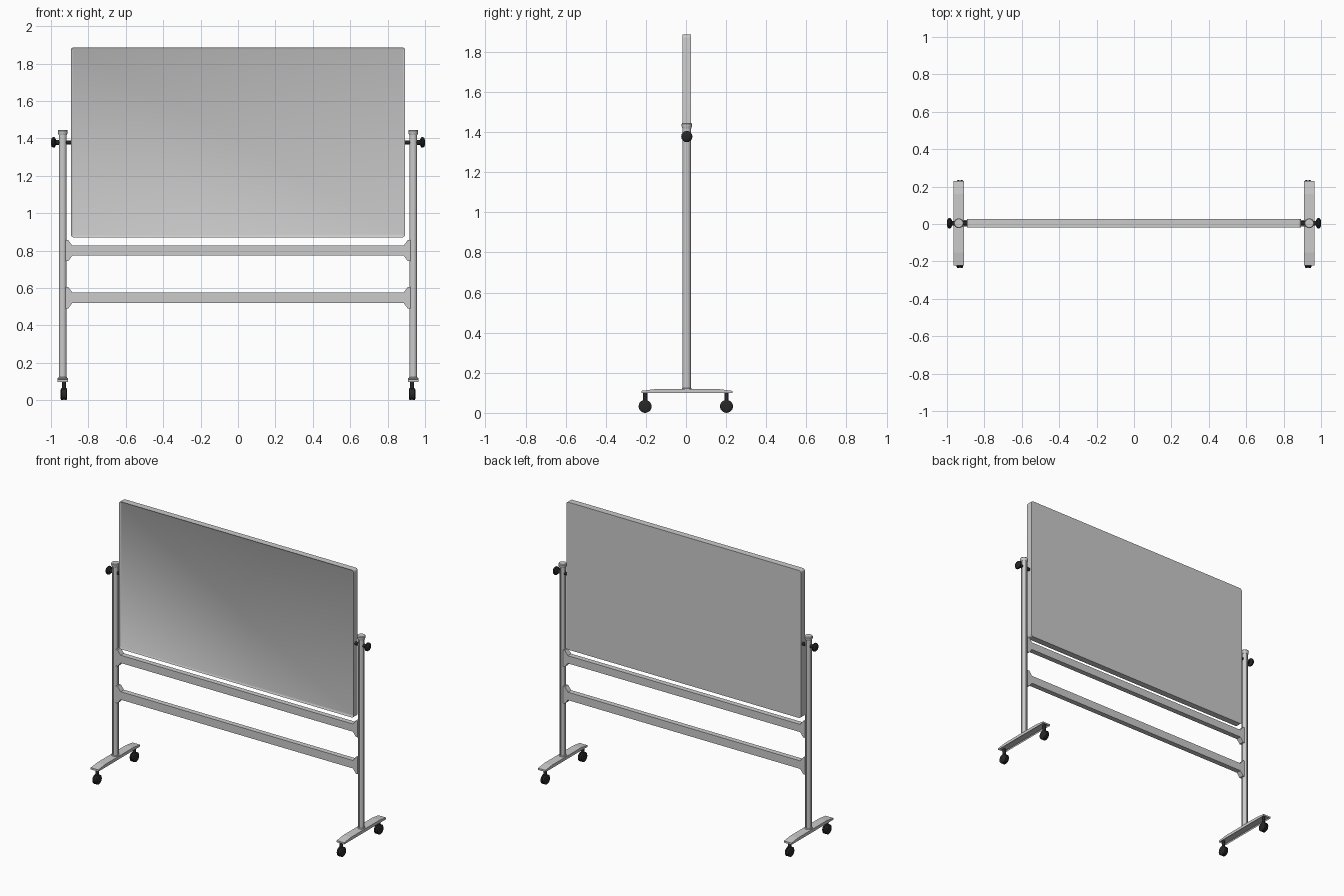
import bpy, bmesh, math
from mathutils import Matrix

if "Cube" in bpy.data.objects:
    bpy.data.objects.remove(bpy.data.objects["Cube"])

CY = 0.004          # centre plane of board and posts
POST_X = 0.937

black = bpy.data.materials.new("black_plastic")
black.diffuse_color = (0.02, 0.02, 0.02, 1)
black.use_nodes = True
black.node_tree.nodes["Principled BSDF"].inputs["Base Color"].default_value = black.diffuse_color


def finish(bm, name, mat=None, smooth=True):
    bmesh.ops.recalc_face_normals(bm, faces=bm.faces)
    me = bpy.data.meshes.new(name)
    bm.to_mesh(me)
    bm.free()
    ob = bpy.data.objects.new(name, me)
    bpy.context.collection.objects.link(ob)
    if mat:
        me.materials.append(mat)
    if smooth:
        bpy.ops.object.select_all(action='DESELECT')
        ob.select_set(True)
        bpy.context.view_layer.objects.active = ob
        bpy.ops.object.shade_smooth_by_angle(angle=math.radians(35))
    return ob


def prism(bm, pts, vec):
    """Extrude a flat outline along vec; returns the far cap."""
    base = bm.faces.new([bm.verts.new(p) for p in pts])
    ret = bmesh.ops.extrude_face_region(bm, geom=[base], use_keep_orig=True)
    bmesh.ops.translate(bm, vec=vec, verts=[g for g in ret["geom"] if isinstance(g, bmesh.types.BMVert)])
    bm.normal_update()
    return base, [g for g in ret["geom"] if isinstance(g, bmesh.types.BMFace)][0]


def lathe(bm, prof, mat, seg=24):
    """Revolve (radius, height) points about local z, then place with mat."""
    rings = [[bm.verts.new(mat @ Matrix.Rotation(2 * math.pi * i / seg, 4, 'Z') @ Matrix.Translation((r, 0, h)).translation)
              for i in range(seg)] for r, h in prof]
    for a, b in zip(rings, rings[1:]):
        for i in range(seg):
            j = (i + 1) % seg
            bm.faces.new((a[i], a[j], b[j], b[i]))
    bm.faces.new(rings[0])
    bm.faces.new(rings[-1])


def rounded_rect(hw, hh, r, n=5):
    pts = []
    for k, (sx, sz) in enumerate([(1, 1), (-1, 1), (-1, -1), (1, -1)]):
        for i in range(n + 1):
            a = math.pi / 2 * (k + i / n)
            pts.append((sx * (hw - r) + r * math.cos(a), sz * (hh - r) + r * math.sin(a)))
    return pts


# Board: rounded slab with a thin raised frame around the front panel
bm = bmesh.new()
base, cap = prism(bm, [(x, -0.018, z + 1.3785) for x, z in rounded_rect(0.894, 0.508, 0.016)], (0, 0.044, 0))
bmesh.ops.recalc_face_normals(bm, faces=bm.faces)
bmesh.ops.inset_region(bm, faces=[base], thickness=0.010)
bmesh.ops.translate(bm, verts=base.verts[:], vec=(0, 0.006, 0))
finish(bm, "board")

# Cross rails with flared ends
for name, z0, z1 in (("upper_rail", 0.773, 0.826), ("lower_rail", 0.52, 0.575)):
    half = [(0.885, z0), (0.908, z0 - 0.03), (0.922, z0 - 0.03),
            (0.922, z1 + 0.03), (0.908, z1 + 0.03), (0.885, z1)]
    outline = half + [(-x, z) for x, z in reversed(half)]
    bm = bmesh.new()
    prism(bm, [(x, CY - 0.018, z) for x, z in outline], (0, 0.036, 0))
    finish(bm, name, smooth=False)

for side, s in (("left", -1), ("right", 1)):
    px = s * POST_X

    # Round post with four shallow vertical grooves
    bm = bmesh.new()
    pts = []
    for k in range(4):
        a0 = k * math.pi / 2
        for off, r in [(-0.2, 0.021), (-0.18, 0.0165), (0.18, 0.0165)] + \
                      [(0.2 + (math.pi / 2 - 0.4) * i / 6, 0.021) for i in range(6)]:
            pts.append((px + r * math.cos(a0 + off), CY + r * math.sin(a0 + off), 0.112))
    prism(bm, pts, (0, 0, 1.32))
    finish(bm, side + "_post")

    # Post cap and base collar
    bm = bmesh.new()
    lathe(bm, [(0.022, 1.418), (0.026, 1.430), (0.0265, 1.440), (0.023, 1.445)],
          Matrix.Translation((px, CY, 0)))
    finish(bm, side + "_post_cap")
    bm = bmesh.new()
    lathe(bm, [(0.024, 0.112), (0.024, 0.122), (0.021, 0.125)], Matrix.Translation((px, CY, 0)))
    finish(bm, side + "_post_collar")

    # Foot: channel open underneath, top sloping at the ends
    bm = bmesh.new()
    prof = [(-0.223, 0.098), (0.231, 0.098), (0.231, 0.110), (0.16, 0.119), (-0.152, 0.119), (-0.223, 0.110)]
    prism(bm, [(px - 0.029, y, z) for y, z in prof], (0.058, 0, 0))
    bmesh.ops.recalc_face_normals(bm, faces=bm.faces)
    under = min(bm.faces, key=lambda f: f.calc_center_median().z)
    bmesh.ops.inset_region(bm, faces=[under], thickness=0.004)
    bmesh.ops.translate(bm, verts=under.verts[:], vec=(0, 0, 0.009))
    finish(bm, side + "_foot", smooth=False)

    # Pivot axle and clamping knob
    out = Matrix.Translation((0, CY, 1.378)) @ Matrix.Rotation(s * math.pi / 2, 4, 'Y')
    bm = bmesh.new()
    lathe(bm, [(0.011, 0.885), (0.011, 0.962)], out, 16)
    finish(bm, side + "_axle", black)
    bm = bmesh.new()
    lathe(bm, [(0.013, 0.956), (0.013, 0.972), (0.022, 0.977), (0.028, 0.981),
               (0.028, 0.990), (0.022, 0.997), (0.012, 1.0)], out, 16)
    finish(bm, side + "_knob", black)

    # Twin-wheel casters
    for end, wy in (("front", -0.204), ("back", 0.202)):
        wx = s * 0.931
        bm = bmesh.new()
        lathe(bm, [(0.011, 0.05), (0.011, 0.109)], Matrix.Translation((wx, wy, 0)), 12)
        axis = Matrix.Translation((wx, wy, 0.0325)) @ Matrix.Rotation(math.pi / 2, 4, 'Y')
        lathe(bm, [(0.028, -0.004), (0.028, 0.004)], axis, 16)
        for w in (-1, 1):
            lathe(bm, [(0.0325, w * 0.003), (0.0325, w * 0.013), (0.028, w * 0.0165), (0.012, w * 0.0175)], axis, 20)
        finish(bm, f"{side}_{end}_caster", black)
